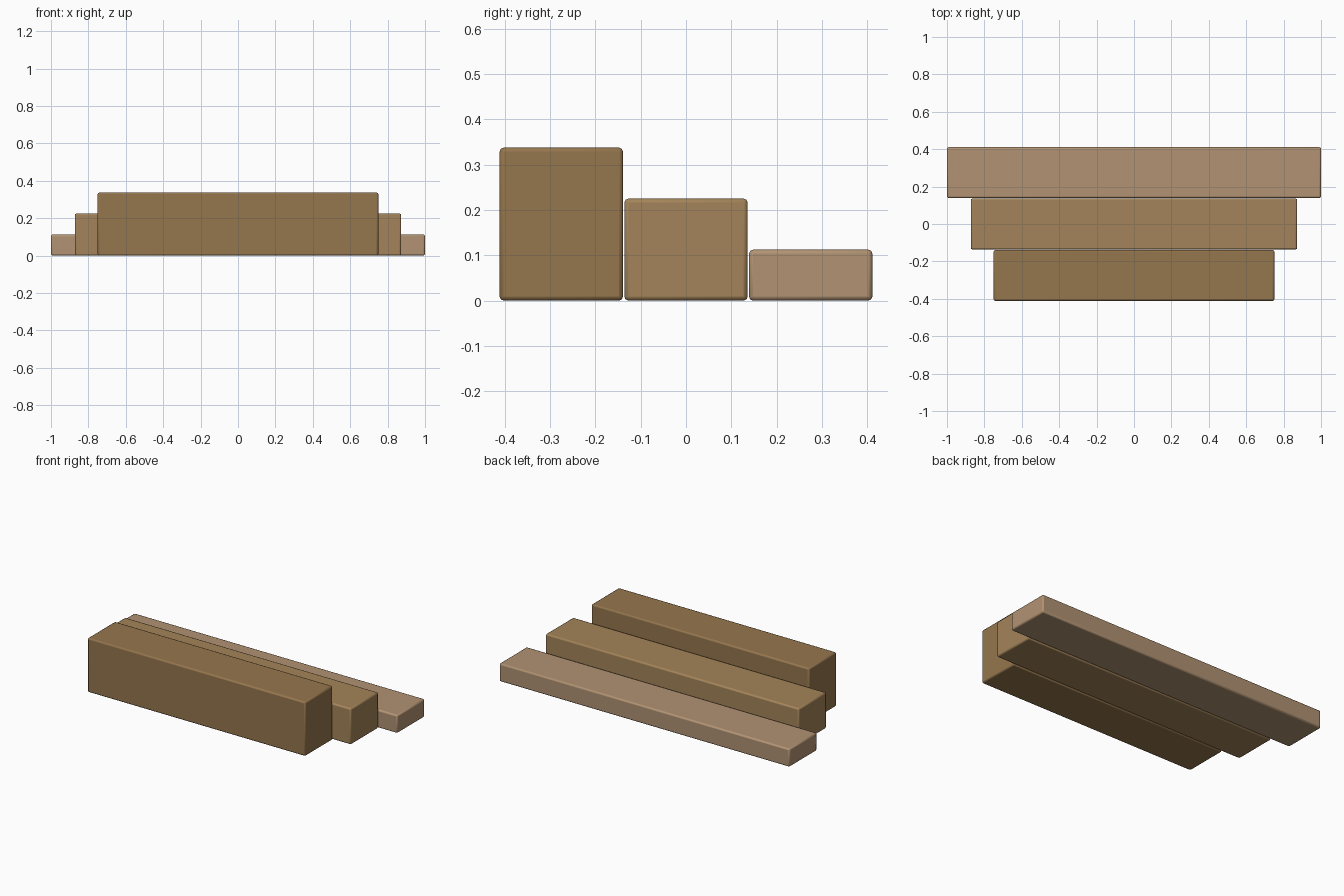
import bpy

if "Cube" in bpy.data.objects:
    bpy.data.objects.remove(bpy.data.objects["Cube"])


def material(name, color):
    m = bpy.data.materials.new(name)
    m.diffuse_color = color
    m.use_nodes = True
    m.node_tree.nodes["Principled BSDF"].inputs["Base Color"].default_value = m.diffuse_color
    return m


def step(name, width, y, height, color):
    # Solid block standing on the floor with softened edges
    bpy.ops.mesh.primitive_cube_add(size=1, location=(0, y, height / 2))
    ob = bpy.context.object
    ob.name = name
    ob.scale = (width, 0.272, height)
    bpy.ops.object.transform_apply(location=False, rotation=False, scale=True)
    bevel = ob.modifiers.new("soft_edges", 'BEVEL')
    bevel.width = 0.009
    bevel.segments = 2
    ob.data.materials.append(material(name + "_wood", color))
    bpy.ops.object.shade_smooth_by_angle()


# Three wooden steps, tallest and narrowest at the front
step("top_step", 1.5, -0.275, 0.3375, (0.30, 0.18, 0.075, 1))
step("middle_step", 1.745, 0.0, 0.225, (0.37, 0.23, 0.10, 1))
step("bottom_step", 2.0, 0.275, 0.1125, (0.44, 0.29, 0.17, 1))
